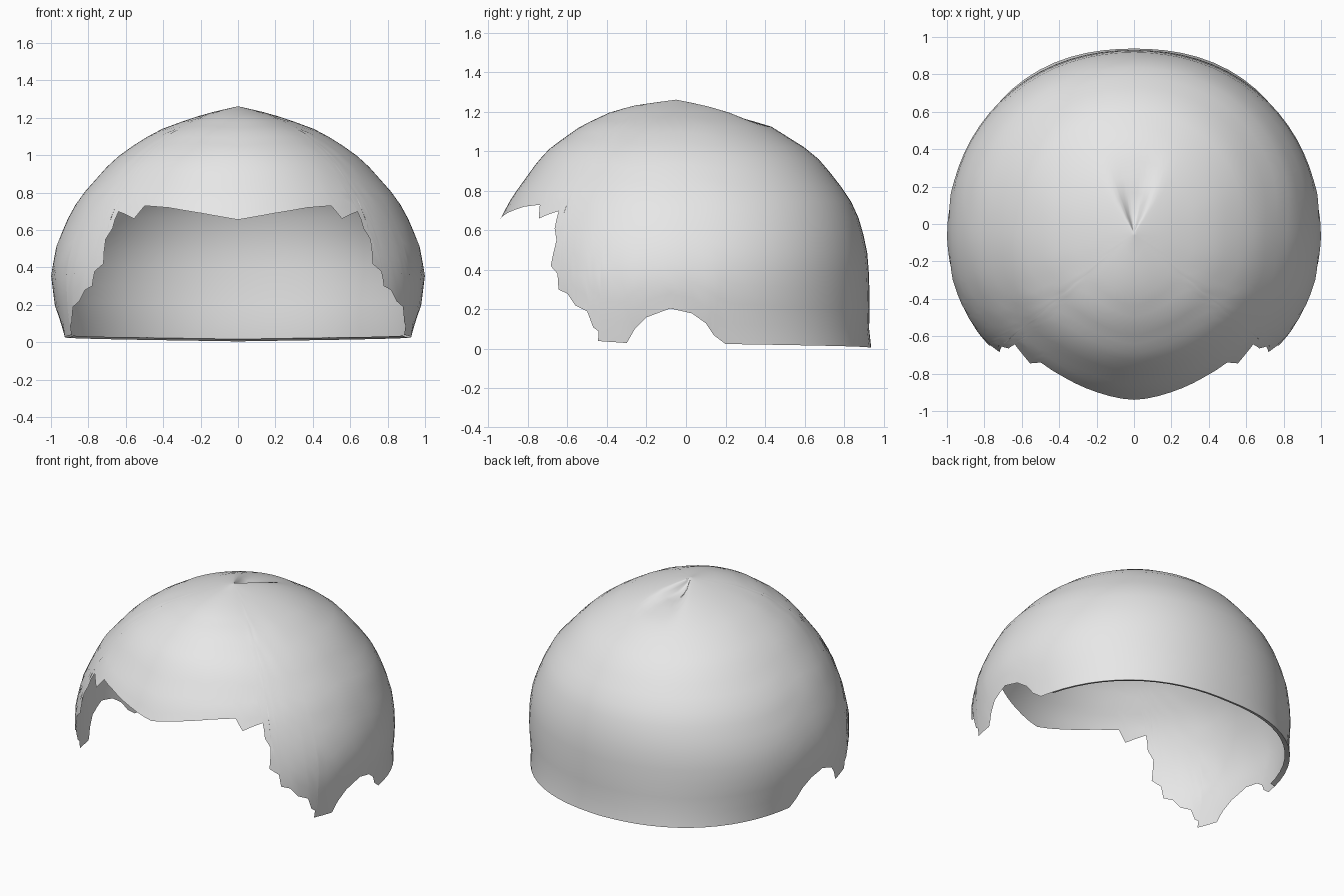
import bpy, bmesh, math

cube = bpy.data.objects.get("Cube")
if cube:
    bpy.data.objects.remove(cube)

CENTRE_Y = -0.05
TOP = 1.262
ROWS = 20

# Dome profile: height, half width, back depth, front depth, back and front roundness
PROFILE = [
    (0.00, 0.955, 0.99, 0.95, 2.3, 2.4), (0.035, 0.94, 0.975, 0.93, 2.25, 2.4),
    (0.20, 0.98, 0.98, 0.90, 2.15, 2.25), (0.36, 1.00, 0.978, 0.89, 2.1, 2.15),
    (0.52, 0.97, 0.965, 0.89, 2.1, 2.05), (0.66, 0.91, 0.925, 0.89, 2.1, 1.95),
    (0.77, 0.85, 0.875, 0.83, 2.1, 1.95), (0.95, 0.69, 0.735, 0.70, 2.1, 2.0),
    (1.02, 0.61, 0.65, 0.635, 2.1, 2.0), (1.13, 0.435, 0.475, 0.48, 2.0, 2.0),
    (1.20, 0.245, 0.31, 0.33, 2.0, 2.0), (1.235, 0.12, 0.19, 0.20, 2.0, 2.0),
    (TOP, 0.0, 0.0, 0.0, 2.0, 2.0)]

# Hairline on one side, from the fringe tip to the nape: y, z
HAIRLINE = [
    (-0.94, 0.655), (-0.90, 0.69), (-0.82, 0.72), (-0.74, 0.73),
    (-0.745, 0.66), (-0.70, 0.68), (-0.64, 0.70), (-0.665, 0.61),
    (-0.65, 0.52), (-0.685, 0.42), (-0.65, 0.38), (-0.645, 0.30),
    (-0.60, 0.28), (-0.56, 0.22), (-0.50, 0.19), (-0.47, 0.11),
    (-0.43, 0.08), (-0.445, 0.04), (-0.30, 0.03), (-0.26, 0.10),
    (-0.20, 0.16), (-0.08, 0.205), (0.03, 0.18), (0.10, 0.13),
    (0.14, 0.07), (0.20, 0.025), (0.93, 0.005)]


def lerp(a, b, t):
    return a + (b - a) * t


def section(z):
    for lo, hi in zip(PROFILE, PROFILE[1:]):
        if z <= hi[0]:
            t = (z - lo[0]) / (hi[0] - lo[0])
            return [lerp(p, q, t) for p, q in zip(lo[1:], hi[1:])]
    return PROFILE[-1][1:]


def half_section(z, behind):
    width, back, front, back_power, front_power = section(z)
    return (width, back, back_power) if behind else (width, front, front_power)


def angle_at(y, z):
    """Angle from the front at which the dome passes through y at height z."""
    d = y - CENTRE_Y
    width, depth, power = half_section(z, d > 0)
    ratio = min(1, abs(d) / depth)
    return math.atan2(width * (1 - ratio ** power) ** (1 / power), -d)


def dome_point(angle, z, scale=1.0):
    s, c = math.sin(angle), -math.cos(angle)
    width, depth, power = half_section(z, c > 0)
    r = scale / ((abs(s) / width) ** power + (abs(c) / depth) ** power) ** (1 / power)
    # Flat-floored pinch running back from the crown
    pinch = 0.07 * math.exp(-((math.pi - angle) / 0.36) ** 4)
    fade = min(1, r / 0.07) * max(0, 1 - r / 0.48)
    return (max(0, r * s), CENTRE_Y + r * c, z - pinch * fade)


# Hairline as angle and height, with long gaps subdivided
rim = [(angle_at(y, z), z) for y, z in HAIRLINE]
rim[0], rim[-1] = (0, rim[0][1]), (math.pi, rim[-1][1])
columns = [rim[0]]
for (a0, z0), (a1, z1) in zip(rim, rim[1:]):
    steps = max(1, math.ceil(max(abs(a1 - a0) / 0.09, abs(z1 - z0) / 0.05)))
    columns += [(lerp(a0, a1, i / steps), lerp(z0, z1, i / steps))
                for i in range(1, steps + 1)]

# Evened-out hairline that steers the upper rows
even = []
last = len(columns) - 1
for i in range(last + 1):
    reach = min(4, i, last - i)
    near = columns[i - reach:i + reach + 1]
    even.append([sum(v) / len(near) for v in zip(*near)])
even_angles = sorted(a for a, z in even)

# Half cap, woven from the crown down to the hairline
bm = bmesh.new()
crown = bm.verts.new((0, CENTRE_Y, TOP))
grid, lip = [], []
for i, (angle, low) in enumerate(columns):
    strand = [crown]
    for row in range(1, ROWS + 1):
        t = row / ROWS
        a = lerp(even_angles[i], angle, t ** 4)
        base = lerp(even[i][1], low, t ** 4)
        z = lerp(base, TOP, math.cos(t * math.pi / 2))
        strand.append(bm.verts.new(dome_point(a, z)))
    grid.append(strand)
    # Thin turned-in lip along the nape
    behind_ear = angle > 1.85
    lip.append(bm.verts.new(dome_point(angle, low + 0.012, 0.975)) if behind_ear else None)

for i in range(last):
    left, right = grid[i], grid[i + 1]
    bm.faces.new((crown, left[1], right[1]))
    for row in range(1, ROWS):
        bm.faces.new((left[row], left[row + 1], right[row + 1], right[row]))
    if lip[i] and lip[i + 1]:
        bm.faces.new((left[ROWS], lip[i], lip[i + 1], right[ROWS]))

mesh = bpy.data.meshes.new("hair_cap")
bm.to_mesh(mesh)
bm.free()
cap = bpy.data.objects.new("hair_cap", mesh)
bpy.context.collection.objects.link(cap)

# Plain light grey
grey = bpy.data.materials.new("light_grey")
grey.use_nodes = True
colour = (0.8, 0.8, 0.8, 1)
grey.diffuse_color = colour
grey.node_tree.nodes["Principled BSDF"].inputs["Base Color"].default_value = colour
mesh.materials.append(grey)

mirror = cap.modifiers.new("mirror", "MIRROR")
mirror.use_clip = True
mirror.merge_threshold = 0.0005

bpy.context.view_layer.objects.active = cap
cap.select_set(True)
bpy.ops.object.shade_smooth_by_angle(angle=math.radians(50))
